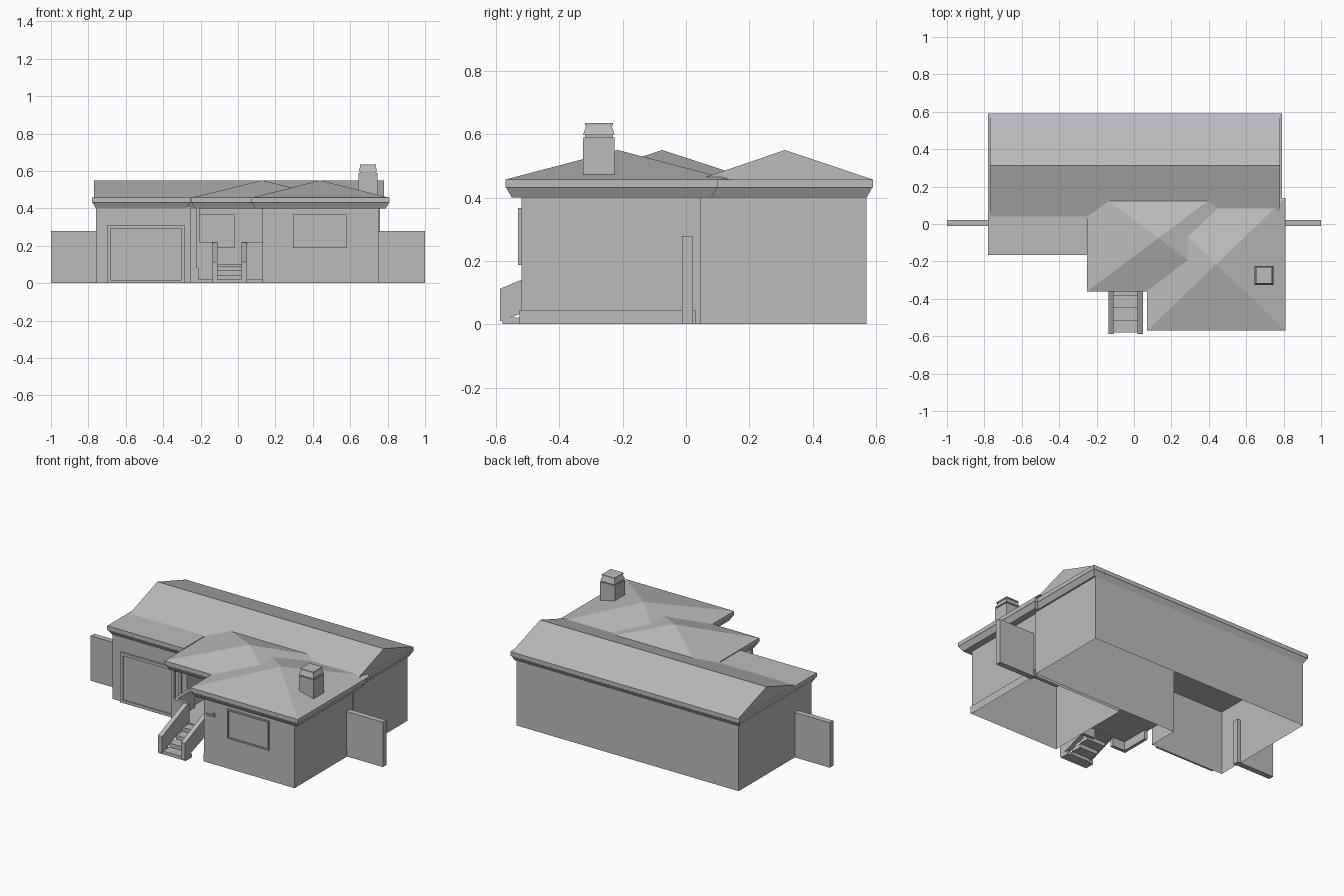
import bpy, bmesh

cube = bpy.data.objects.get("Cube")
if cube:
    bpy.data.objects.remove(cube, do_unlink=True)

grey = bpy.data.materials.new("plain_grey")
grey.use_nodes = True
GREY = (0.5, 0.5, 0.5, 1)
grey.diffuse_color = GREY
grey.node_tree.nodes["Principled BSDF"].inputs["Base Color"].default_value = GREY


def make(name, bm, solid=True):
    if solid:
        bmesh.ops.recalc_face_normals(bm, faces=bm.faces)
    mesh = bpy.data.meshes.new(name)
    bm.to_mesh(mesh)
    bm.free()
    mesh.materials.append(grey)
    ob = bpy.data.objects.new(name, mesh)
    bpy.context.collection.objects.link(ob)
    return ob


def loft(name, rings, cap=True):
    """Join rings of equal length; optionally cap both ends."""
    bm = bmesh.new()
    loops = [[bm.verts.new(p) for p in ring] for ring in rings]
    n = len(loops[0])
    for a, b in zip(loops, loops[1:]):
        for i in range(n):
            j = (i + 1) % n
            bm.faces.new((a[i], a[j], b[j], b[i]))
    if cap:
        bm.faces.new(loops[0])
        bm.faces.new(loops[-1])
    return make(name, bm)


def rect(x0, x1, y0, y1, z, inset=0):
    x0, x1, y0, y1 = x0 + inset, x1 - inset, y0 + inset, y1 - inset
    return [(x0, y0, z), (x1, y0, z), (x1, y1, z), (x0, y1, z)]


def box(name, x0, x1, y0, y1, z0, z1):
    return loft(name, [rect(x0, x1, y0, y1, z0), rect(x0, x1, y0, y1, z1)])


def walls(name, path, height):
    """Thin wall sheet that follows a path on the ground."""
    bm = bmesh.new()
    cols = [(bm.verts.new((x, y, 0)), bm.verts.new((x, y, height))) for x, y in path]
    for a, b in zip(cols, cols[1:]):
        bm.faces.new((a[0], b[0], b[1], a[1]))
    return make(name, bm, solid=False)


def extrude_x(name, x0, x1, profile):
    return loft(name, [[(x, y, z) for y, z in profile] for x in (x0, x1)])


def cornice(name, x0, x1, y0, y1):
    """Fascia board with a sloped moulding below it."""
    r = (x0, x1, y0, y1)
    return loft(name, [rect(*r, 0.40, 0.02), rect(*r, 0.43, 0.003), rect(*r, 0.432),
                       rect(*r, EAVE)])


def hip(name, x0, x1, y0, y1):
    """Four-sided roof rising to a point."""
    bm = bmesh.new()
    base = [bm.verts.new(p) for p in rect(x0, x1, y0, y1, EAVE)]
    tip = bm.verts.new(((x0 + x1) / 2, (y0 + y1) / 2, RIDGE))
    bm.faces.new(base)
    for i in range(4):
        bm.faces.new((base[i], base[(i + 1) % 4], tip))
    return make(name, bm)


def frame(name, x0, x1, z0, z1, y, w, d):
    """Four bars standing out from a front wall, with a pane inside."""
    for part, a in (("left", x1 - w), ("right", x0)):
        box(f"{name}_{part}_bar", a, a + w, y - d, y, z0, z1)
    for part, a in (("top", z1 - w), ("bottom", z0)):
        box(f"{name}_{part}_bar", x0 + w, x1 - w, y - d, y, a, a + w)
    box(f"{name}_pane", x0 + w, x1 - w, y - d * 0.3, y, z0 + w, z1 - w)


EAVE, RIDGE, TOP = 0.457, 0.55, 0.41

# Walls, open underneath
walls("main_walls", [(-0.25, 0.05), (-0.25, -0.14), (-0.76, -0.14), (-0.76, 0.57),
                     (0.76, 0.57), (0.76, 0.045)], TOP)
walls("main_front_wall", [(-0.25, 0.05), (0.76, 0.05)], TOP)
walls("wing_walls", [(0.13, 0.05), (0.13, -0.52), (0.75, -0.52), (0.75, 0.05)], TOP)
loft("wing_plinth", [rect(0.13, 0.755, -0.525, 0.03, z) for z in (0, 0.045)], cap=False)

# Roofs
cornice("main_cornice", -0.78, 0.79, 0.03, 0.59)
extrude_x("main_gable_roof", -0.77, 0.78, [(0.04, EAVE), (0.59, EAVE), (0.312, RIDGE)])
cornice("garage_cornice", -0.78, -0.255, -0.165, 0.06)
cornice("porch_cornice", -0.25, 0.2, -0.36, 0.08)
hip("porch_roof", -0.25, 0.51, -0.36, 0.21)
cornice("wing_cornice", 0.07, 0.81, -0.57, 0.10)
hip("wing_roof", 0.07, 0.81, -0.57, 0.14)

# Chimney
CH = (0.645, 0.745, -0.325, -0.225)
box("chimney_stack", *CH, 0.46, 0.59)
loft("chimney_neck", [rect(*CH, z, 0.006) for z in (0.59, 0.6)])
loft("chimney_cap", [rect(*CH, 0.597), rect(*CH, 0.627, 0.01), rect(*CH, 0.627, 0.006),
                     rect(*CH, 0.635, 0.006)])

# Side fences
box("left_fence", 0.74, 1.0, -0.012, 0.022, 0, 0.278)
box("right_fence", -1.0, -0.74, -0.012, 0.022, 0, 0.278)

# Garage door and windows
frame("garage_door", -0.70, -0.285, 0, 0.31, -0.14, 0.018, 0.012)
frame("wing_window", 0.295, 0.58, 0.187, 0.367, -0.52, 0.008, 0.01)
frame("porch_window", -0.205, -0.018, 0.187, 0.367, 0.05, 0.008, 0.01)

# Wall bracket beside the window
box("bracket_arm", 0.15, 0.205, -0.528, -0.52, 0.293, 0.303)
box("bracket_tip", 0.195, 0.205, -0.528, -0.52, 0.303, 0.315)

# Porch
box("porch_floor", -0.215, 0.13, -0.33, 0.05, 0.075, 0.1)
box("porch_right_front_parapet", -0.215, -0.11, -0.335, -0.315, 0.02, 0.22)
box("porch_left_front_parapet", 0.02, 0.13, -0.335, -0.315, 0.02, 0.22)
box("porch_side_parapet", -0.215, -0.195, -0.315, -0.14, 0.02, 0.22)
box("porch_post", -0.225, -0.205, -0.335, -0.315, 0.08, 0.41)

# Stairs between sloped side walls
for side, x in (("right", -0.137), ("left", 0.02)):
    extrude_x(f"{side}_stair_wall", x, x + 0.028,
              [(-0.587, 0.01), (-0.587, 0.112), (-0.33, 0.22), (-0.33, 0.10)])
    box(f"{side}_stair_foot", x, x + 0.028, -0.58, -0.52, 0, 0.022)
STEPS = 4
for i in range(STEPS):
    y, z = -0.58 + i * 0.065, 0.02 + i * 0.024
    box(f"step_{i + 1}", -0.11, 0.02, y, y + 0.067, max(0, z - 0.024), z)
